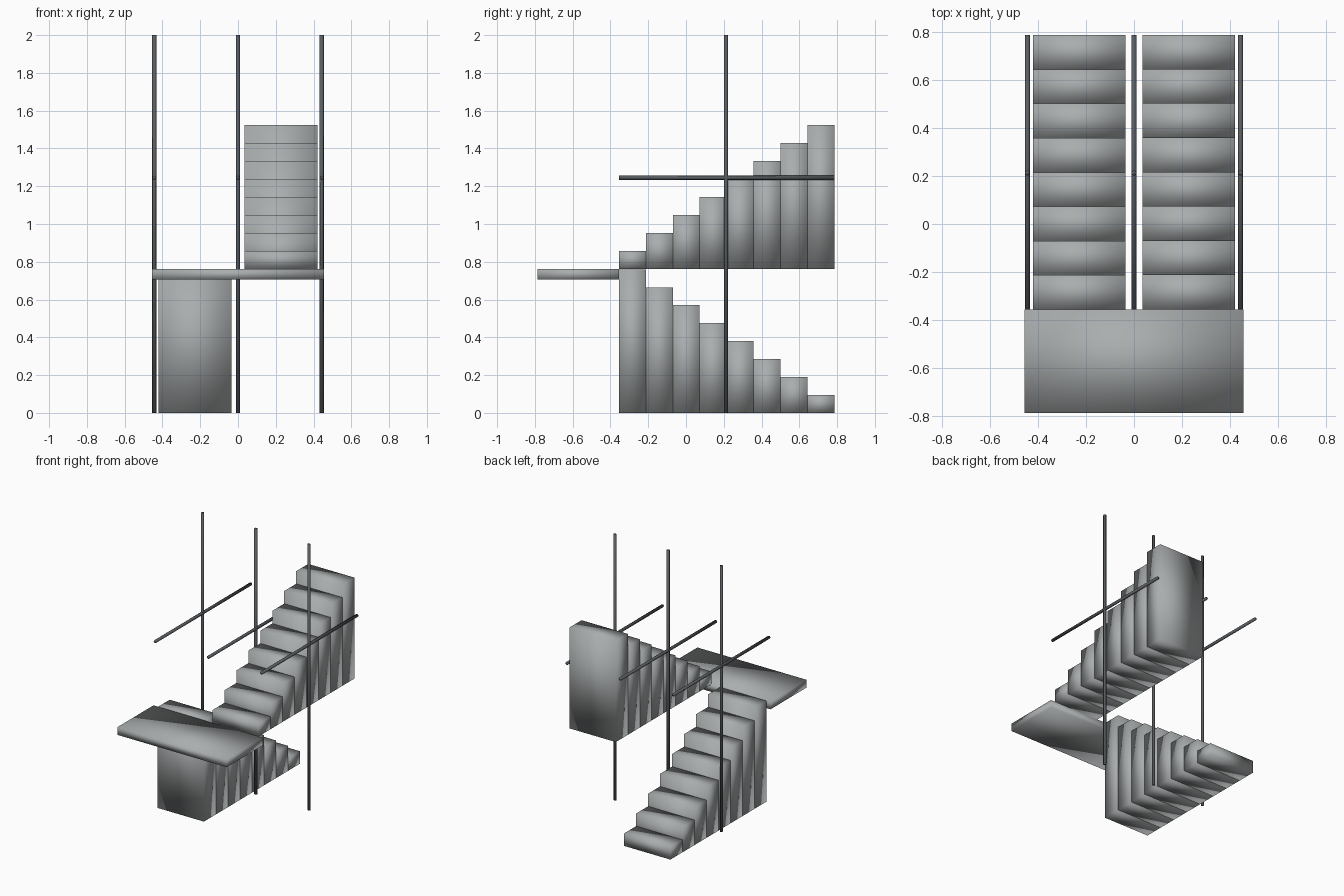
import bpy
import bmesh
from mathutils import Matrix, Vector

cube = bpy.data.objects.get("Cube")
if cube:
    bpy.data.objects.remove(cube, do_unlink=True)


def make_material(name, color):
    mat = bpy.data.materials.new(name)
    mat.use_nodes = True
    mat.diffuse_color = color
    mat.node_tree.nodes["Principled BSDF"].inputs["Base Color"].default_value = color
    return mat


concrete = make_material("concrete grey", (0.40, 0.42, 0.425, 1))
steel = make_material("dark steel", (0.10, 0.11, 0.12, 1))


def finish(name, bm, mat):
    # Soft normals across every edge
    for face in bm.faces:
        face.smooth = True
    mesh = bpy.data.meshes.new(name)
    bm.to_mesh(mesh)
    bm.free()
    mesh.materials.append(mat)
    obj = bpy.data.objects.new(name, mesh)
    bpy.context.collection.objects.link(obj)
    return obj


def add_block(bm, low, high):
    low, high = Vector(low), Vector(high)
    matrix = Matrix.Translation((low + high) / 2) @ Matrix.Diagonal((*(high - low), 1))
    bmesh.ops.create_cube(bm, size=1, matrix=matrix)


def rod(name, start, end, radius=0.011):
    start, end = Vector(start), Vector(end)
    axis = end - start
    turn = axis.to_track_quat("Z", "Y").to_matrix().to_4x4()
    bm = bmesh.new()
    bmesh.ops.create_cone(bm, cap_ends=True, segments=8, radius1=radius, radius2=radius,
                          depth=axis.length, matrix=Matrix.Translation((start + end) / 2) @ turn)
    return finish(name, bm, steel)


FRONT, BACK = -0.355, 0.785
STEPS = 8
RISE = 0.095
TREAD = (BACK - FRONT) / STEPS
LANDING_TOP = 0.763

# Landing slab
bm = bmesh.new()
add_block(bm, (-0.455, -BACK, 0.705), (0.455, FRONT, LANDING_TOP))
finish("landing", bm, concrete)


# Flights: each step is a solid block standing on the flight's base
def flight(name, x_low, x_high, base, rises_to_back):
    bm = bmesh.new()
    for i in range(STEPS):
        count = i + 1 if rises_to_back else STEPS - i
        y = FRONT + i * TREAD
        add_block(bm, (x_low, y, base), (x_high, y + TREAD, base + count * RISE))
    finish(name, bm, concrete)


flight("lower_flight", -0.42, -0.035, 0, False)
flight("upper_flight", 0.035, 0.42, LANDING_TOP, True)

# Posts and handrails
for side, x in (("right", -0.443), ("middle", 0), ("left", 0.443)):
    rod(side + "_post", (x, 0.212, 0), (x, 0.212, 2))
    rod(side + "_handrail", (x, FRONT, 1.245), (x, BACK, 1.245))
